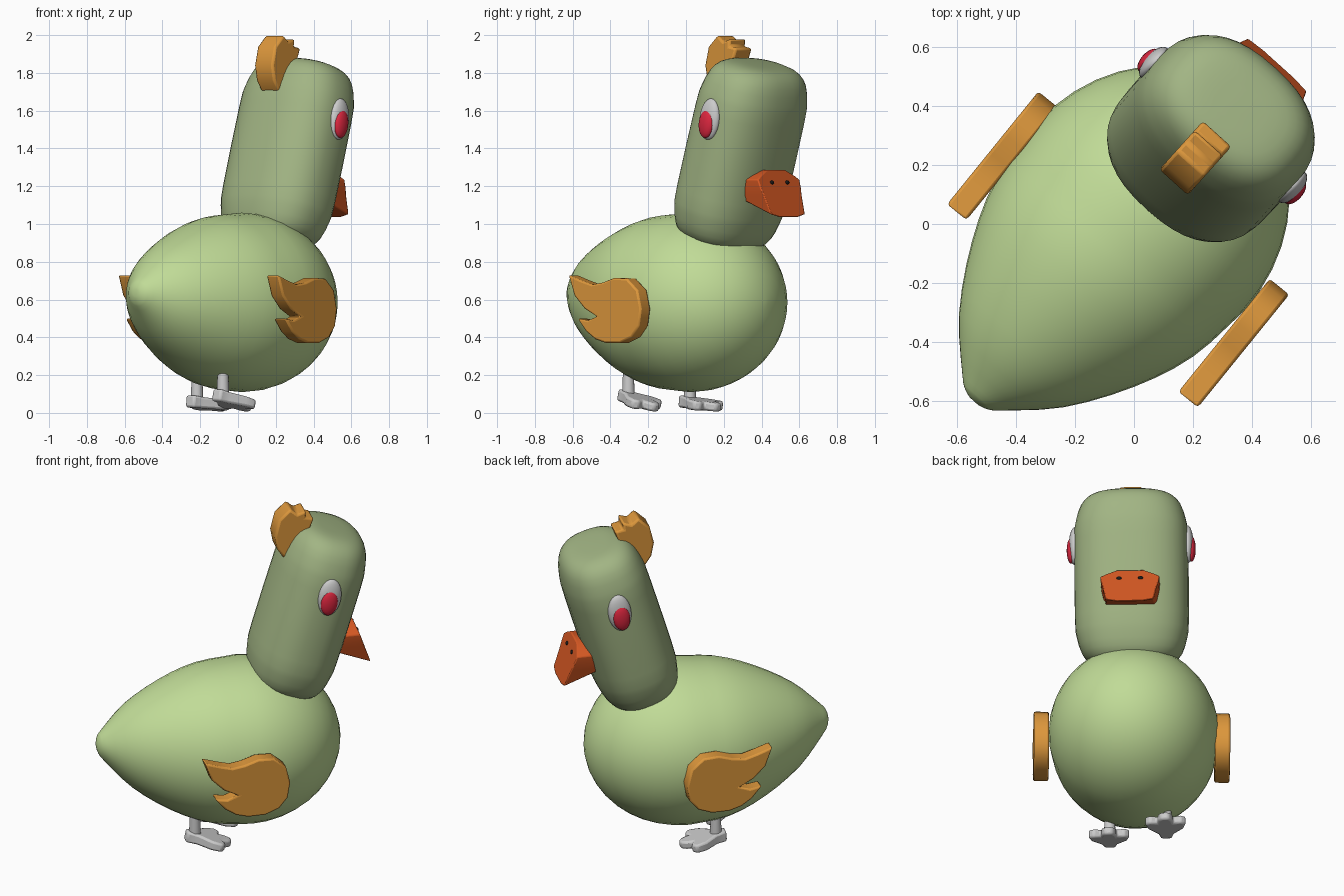
import bpy, bmesh
from math import sin, cos, pi, radians, sqrt
from mathutils import Matrix, Vector

if "Cube" in bpy.data.objects:
    bpy.data.objects.remove(bpy.data.objects["Cube"])

HEADING = radians(48)      # the bird looks towards +x +y; local u = forward, v = left


def mat(name, rgb):
    m = bpy.data.materials.new(name)
    m.diffuse_color = (*rgb, 1)
    m.use_nodes = True
    m.node_tree.nodes["Principled BSDF"].inputs["Base Color"].default_value = m.diffuse_color
    return m


BODY = mat("body_green", (0.53, 0.71, 0.31))
HEAD = mat("head_green", (0.36, 0.46, 0.23))
ORANGE = mat("wing_orange", (0.72, 0.31, 0.045))
BILL = mat("bill_orange", (0.68, 0.10, 0.017))
RED = mat("pupil_red", (0.72, 0.02, 0.05))
BLACK = mat("nostril_black", (0.01, 0.01, 0.01))


def finish(name, bm, material=None, matrix=None, heading=HEADING, angle=40, bevel=0):
    bmesh.ops.recalc_face_normals(bm, faces=bm.faces)
    bm.transform(Matrix.Rotation(heading, 4, 'Z') @ (matrix or Matrix()))
    me = bpy.data.meshes.new(name)
    bm.to_mesh(me)
    bm.free()
    ob = bpy.data.objects.new(name, me)
    bpy.context.collection.objects.link(ob)
    if material:
        me.materials.append(material)
    if bevel:
        b = ob.modifiers.new("bevel", 'BEVEL')
        b.width, b.segments, b.limit_method = bevel, 2, 'ANGLE'
        b.angle_limit = radians(40)
    bpy.ops.object.select_all(action='DESELECT')
    ob.select_set(True)
    bpy.context.view_layer.objects.active = ob
    bpy.ops.object.shade_smooth_by_angle(angle=radians(angle))
    return ob


def loft(rings):
    """Skin closed rings of equal count and cap both ends."""
    bm = bmesh.new()
    vr = [[bm.verts.new(p) for p in r] for r in rings]
    n = len(vr[0])
    for a, b in zip(vr, vr[1:]):
        for i in range(n):
            bm.faces.new((a[i], a[(i + 1) % n], b[(i + 1) % n], b[i]))
    bm.faces.new(vr[0])
    bm.faces.new(vr[-1])
    return bm


def smooth_curve(pts, steps=3):
    """Catmull-Rom through 2D points."""
    p = [Vector(q) for q in pts]
    p = [2 * p[0] - p[1]] + p + [2 * p[-1] - p[-2]]
    out = []
    for a, b, c, d in zip(p, p[1:], p[2:], p[3:]):
        for k in range(steps):
            t = k / steps
            out.append(0.5 * (2 * b + (c - a) * t + (2 * a - 5 * b + 4 * c - d) * t * t
                              + (3 * b - a - 3 * c + d) * t ** 3))
    return out + [p[-2]]


def prism(pts, v0, v1):
    return loft([[(u, v, z) for u, z in pts] for v in (v0, v1)])


def ball(name, centre, radii, material=None, tilt=0):
    bm = bmesh.new()
    bmesh.ops.create_uvsphere(bm, u_segments=24, v_segments=14, radius=1)
    finish(name, bm, material, Matrix.Translation(centre) @ Matrix.Rotation(tilt, 4, 'Y')
           @ Matrix.Diagonal((*radii, 1)))


# Body: egg lathed along the forward axis, tail lifted a little
rear = smooth_curve([(-.81, .02), (-.80, .05), (-.77, .09), (-.62, .24), (-.41, .37),
                     (-.2, .45), (.03, .475)])
front = [Vector((.03 + .545 * sin(t), .475 * cos(t))) for t in
         [pi / 2 * k / 10 for k in range(1, 10)] + [pi / 2 * .985]]
N = 40
rings = [[(u, r * cos(2 * pi * i / N),
           .585 + .05 * (min(u, 0) / .8) ** 2 + r * sin(2 * pi * i / N)) for i in range(N)]
         for u, r in rear + front]
finish("body", loft(rings), BODY, angle=60)

# Head: rounded column leaning forward
half = [(.3, .5), (.55, .493), (.74, .47), (.88, .42), (.97, .33), (1, .22)]
prof = smooth_curve([(s, -t) for s, t in half] + [(s, t) for s, t in reversed(half)], 2)


def sup(x, e=2 / 2.4):
    return (1 if x > 0 else -1) * abs(x) ** e


rings = [[(.24 * s * sup(cos(2 * pi * i / N)), .318 * s * sup(sin(2 * pi * i / N)), t)
          for i in range(N)] for s, t in prof]
LEAN = radians(17)
finish("head", loft(rings), HEAD,
       Matrix.Translation((.39, 0, 1.37)) @ Matrix.Rotation(LEAN, 4, 'Y'), angle=60)

# Crest on the back of the head
crest = [(.195, 1.84), (.22, 1.94), (.285, 2.0), (.325, 1.965), (.375, 1.98), (.37, 1.94),
         (.42, 1.93), (.385, 1.84), (.365, 1.80), (.31, 1.70), (.25, 1.70), (.21, 1.76)]
finish("crest", prism(crest, -.07, .06), ORANGE, bevel=.012)

# Wings: flat feathered plates on each side
wing = [(-.35, .73), (-.26, .70), (-.19, .68), (-.12, .69), (-.04, .715), (.05, .71),
        (.12, .65), (.145, .55), (.13, .46), (.08, .40), (0, .37), (-.1, .37), (-.17, .39),
        (-.23, .43), (-.29, .50), (-.22, .49), (-.16, .51), (-.24, .55), (-.31, .62)]
for side, v0, v1 in (("left", .45, .535), ("right", -.475, -.56)):
    finish("wing_" + side, prism(wing, v0, v1), ORANGE, heading=radians(51), bevel=.01)

# Bill: face outline whose lower lip juts forward
right_half = [(.075, 1.285), (.135, 1.255), (.165, 1.235), (.16, 1.19), (.15, 1.15),
              (.135, 1.05), (.07, 1.035)]
face = right_half + [(-v, z) for v, z in reversed(right_half)]
lip = [(.645 + .36 * (1.28 - z), v, z) for v, z in face]
root = [(.52, v, max(z, 1.13)) for v, z in face]
finish("bill", loft([root, lip]), BILL, bevel=.006)

# Eyes, pupils and nostrils
for side, s in (("left", 1), ("right", -1)):
    ball("eye_" + side, (.452, s * .315, 1.555), (.066, .033, .11), tilt=radians(8))
    ball("pupil_" + side, (.445, s * .335, 1.53), (.048, .025, .075), RED, tilt=radians(8))
    ball("nostril_" + side, (.667, s * .06, 1.22), (.008, .014, .011), BLACK)

# Feet: three toed plates with a short leg each
toe_half = [(0, .03), (.06, .045), (.13, .10), (.19, .115), (.215, .085), (.20, .045),
            (.235, .04), (.265, .02)]
outline = toe_half + [(u, -v) for u, v in reversed(toe_half)]
for side, u, v, z, pitch in (("left", -.19, .175, .03, 5), ("right", -.34, -.145, .065, 13)):
    place = Matrix.Translation((u, v, z)) @ Matrix.Rotation(radians(pitch), 4, 'Y')
    bm = loft([[(a, b, 0) for a, b in outline], [(a, b, .065 - .08 * a) for a, b in outline]])
    finish("foot_" + side, bm, matrix=place, bevel=.012)
    bm = bmesh.new()
    bmesh.ops.create_cone(bm, cap_ends=True, segments=16, radius1=.034, radius2=.028, depth=.15)
    finish("leg_" + side, bm, matrix=Matrix.Translation((u + .06, v, z + .095)))
